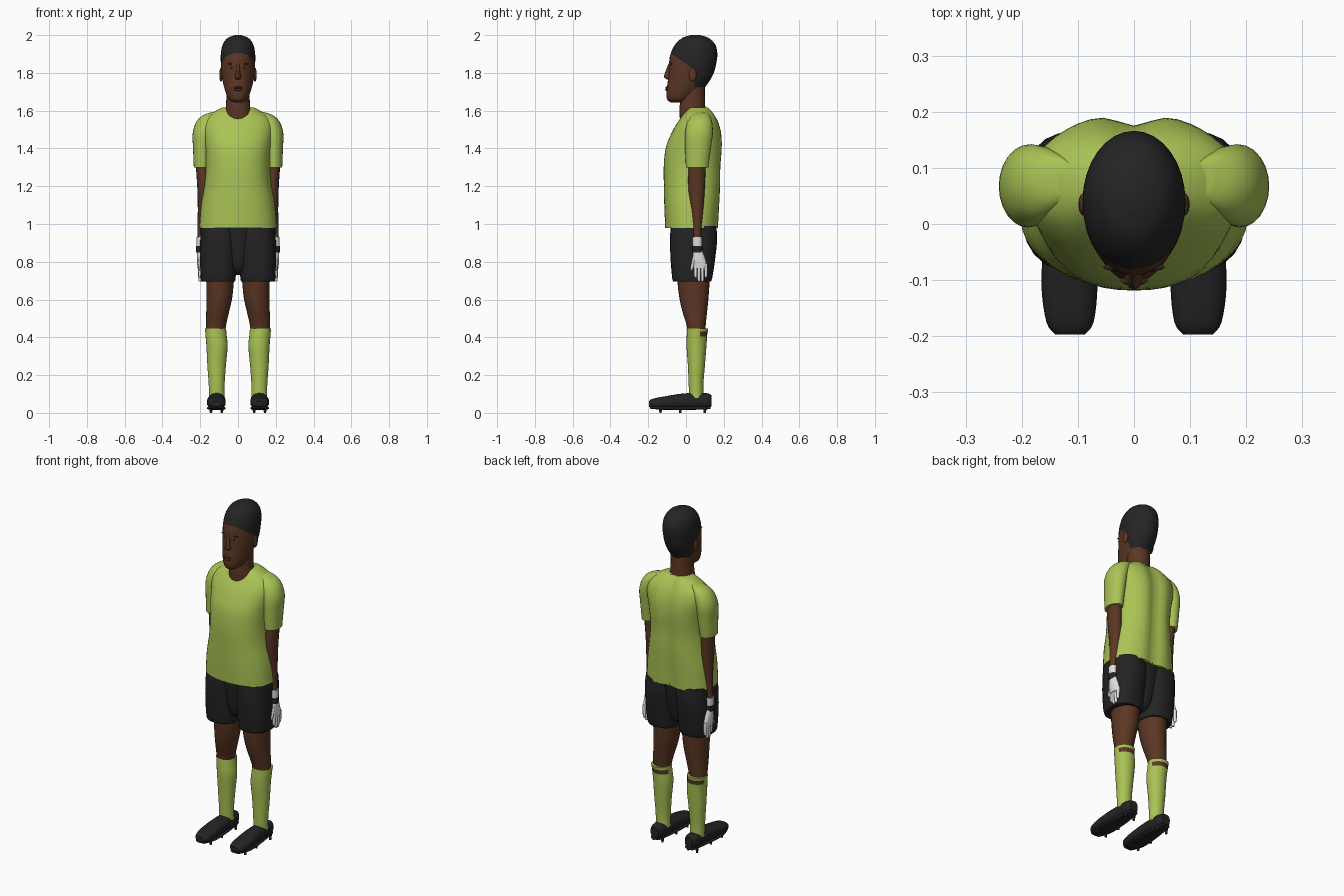
import bpy, bmesh, math
from mathutils import Vector

cube = bpy.data.objects.get("Cube")
if cube:
    bpy.data.objects.remove(cube, do_unlink=True)


def material(name, r, g, b):
    m = bpy.data.materials.new(name)
    m.use_nodes = True
    m.diffuse_color = (r, g, b, 1)
    node = next(n for n in m.node_tree.nodes if n.type == 'BSDF_PRINCIPLED')
    node.inputs["Base Color"].default_value = (r, g, b, 1)
    node.inputs["Roughness"].default_value = 0.8
    return m


SKIN = material("brown skin", 0.105, 0.037, 0.017)
LIP = material("dark lips", 0.075, 0.024, 0.015)
LIME = material("lime cloth", 0.40, 0.55, 0.09)
BLACK = material("black cloth", 0.017, 0.017, 0.018)
HAIR = material("black hair", 0.018, 0.018, 0.019)
WHITE = material("white glove", 0.75, 0.75, 0.75)


def finish(name, bm, mats):
    bmesh.ops.recalc_face_normals(bm, faces=bm.faces[:])
    mesh = bpy.data.meshes.new(name)
    bm.to_mesh(mesh)
    bm.free()
    for m in mats:
        mesh.materials.append(m)
    obj = bpy.data.objects.new(name, mesh)
    bpy.context.collection.objects.link(obj)
    bpy.ops.object.select_all(action='DESELECT')
    obj.select_set(True)
    bpy.context.view_layer.objects.active = obj
    bpy.ops.object.shade_smooth_by_angle(angle=math.radians(45))
    return obj


def spline(rings, steps):
    """Smooth interpolation between cross-sections."""
    out = []
    for i in range(len(rings) - 1):
        a, b = rings[max(i - 1, 0)], rings[i]
        c, d = rings[i + 1], rings[min(i + 2, len(rings) - 1)]
        for k in range(steps):
            t = k / steps
            out.append([0.5 * (2 * q + (r - p) * t + (2 * p - 5 * q + 4 * r - s) * t * t
                               + (3 * q - p - 3 * r + s) * t ** 3)
                        for p, q, r, s in zip(a, b, c, d)])
    return out + [list(rings[-1])]


def loft(name, rings, mats, side=1, sides=24, power=2.0, steps=4, axis='z',
         shape=None, cuts=(), rule=None):
    """Rings are (along, x centre, low, high, half width) along z or y."""
    bm = bmesh.new()
    loops = []
    for along, cx, lo, hi, rx in spline(rings, steps):
        loop = []
        for i in range(sides):
            a = math.tau * i / sides
            c, s = math.cos(a), math.sin(a)
            x = cx + rx * math.copysign(abs(c) ** (2 / power), c)
            v = (lo + hi) / 2 + (hi - lo) / 2 * math.copysign(abs(s) ** (2 / power), s)
            co = Vector((x, v, along) if axis == 'z' else (x, along, v))
            if shape:
                shape(co, s)
            co.x *= side
            loop.append(bm.verts.new(co))
        loops.append(loop)
    for low, high in zip(loops, loops[1:]):
        for i in range(sides):
            j = (i + 1) % sides
            bm.faces.new((low[i], low[j], high[j], high[i]))
    bm.faces.new(loops[0])
    bm.faces.new(loops[-1])
    # Cut along colour borders, then colour by rule
    for point, normal in cuts:
        bmesh.ops.bisect_plane(bm, geom=bm.verts[:] + bm.edges[:] + bm.faces[:],
                               plane_co=point, plane_no=normal)
    if rule:
        for f in bm.faces:
            f.material_index = rule(f.calc_center_median())
    return finish(name, bm, mats)


def blob(name, centre, size, mat, detail=12):
    bm = bmesh.new()
    bmesh.ops.create_uvsphere(bm, u_segments=detail * 2, v_segments=detail, radius=1)
    for v in bm.verts:
        v.co = Vector(centre) + Vector([p * q for p, q in zip(v.co, size)])
    return finish(name, bm, [mat])


# Head with the hair region cut in
def is_hair(p):
    above_temple = p.z > 1.905 - 0.72 * (p.y + 0.08)
    return int(above_temple or (p.y > 0.045 and p.z > 1.725))


loft("head", [(1.643, 0, -.08, -.01, .022), (1.66, 0, -.10, .03, .048),
              (1.70, 0, -.104, .08, .066), (1.75, 0, -.097, .12, .08),
              (1.80, 0, -.092, .147, .088), (1.85, 0, -.09, .16, .091),
              (1.90, 0, -.082, .166, .091), (1.95, 0, -.058, .155, .081),
              (1.985, 0, -.02, .12, .055), (2.0, 0, .025, .075, .015)],
     [SKIN, HAIR], sides=32,
     cuts=[((0, -.08, 1.905), (0, .72, 1)), ((0, .045, 1.8), (0, 1, 0)),
           ((0, 0, 1.725), (0, 0, 1))], rule=is_hair)
loft("neck", [(1.53, 0, -.03, .12, .085), (1.60, 0, -.035, .105, .068),
              (1.66, 0, -.03, .10, .062), (1.76, 0, -.02, .10, .062)], [SKIN])
loft("nose", [(1.765, 0, -.10, -.08, .010), (1.775, 0, -.114, -.07, .017),
              (1.79, 0, -.115, -.07, .013), (1.85, 0, -.092, -.07, .008)], [SKIN], sides=12)
blob("upper_lip", (0, -.1, 1.722), (.024, .01, .006), LIP)
blob("lower_lip", (0, -.1, 1.711), (.021, .01, .007), LIP)

# Shirt body with a groove along the spine
def spine(co, s):
    if s > 0:
        co.y -= 0.022 * s * math.exp(-(co.x / .04) ** 2)


loft("shirt_body", [(.98, 0, -.11, .175, .205), (1.1, 0, -.115, .182, .195),
                    (1.2, 0, -.117, .188, .178), (1.3, 0, -.118, .19, .17),
                    (1.4, 0, -.108, .197, .175), (1.47, 0, -.082, .194, .185),
                    (1.52, 0, -.056, .183, .188), (1.56, 0, -.03, .167, .172),
                    (1.595, 0, -.006, .145, .125), (1.617, 0, .012, .125, .085)],
     [LIME], sides=48, power=2.3, shape=spine)
loft("shorts_middle", [(.73, 0, .0, .08, .03), (.78, 0, -.05, .12, .07),
                       (.99, 0, -.08, .155, .15)], [BLACK])


def sock_color(p):
    return int(p.y > .075 and .405 < p.z < .43)


# Everything that comes in pairs
for side, label in ((1, "left"), (-1, "right")):
    blob(label + "_ear", (side * .09, .035, 1.79), (.009, .02, .036), SKIN)
    blob(label + "_eye", (side * .034, -.077, 1.828), (.013, .006, .0045), WHITE, 8)
    blob(label + "_pupil", (side * .034, -.081, 1.828), (.0065, .004, .005), HAIR, 8)
    blob(label + "_brow", (side * .036, -.077, 1.848), (.019, .006, .0035), HAIR, 8)

    loft(label + "_sleeve", [(1.30, .192, -.0, .118, .042), (1.4, .19, -.005, .132, .048),
                             (1.48, .186, -.005, .142, .054), (1.54, .168, .008, .138, .053),
                             (1.575, .145, .03, .125, .042), (1.592, .12, .05, .11, .02)],
         [LIME], side)
    loft(label + "_arm", [(.90, .2, .042, .08, .017), (.96, .197, .04, .08, .018),
                          (1.08, .184, .026, .092, .029), (1.2, .183, .012, .1, .033),
                          (1.34, .19, .015, .105, .036)], [SKIN], side, sides=16)

    # Glove: cuff, strap, palm, fingers and thumb
    loft(label + "_glove_cuff", [(.875, .2, .036, .085, .02), (.93, .199, .034, .086, .022)],
         [WHITE], side, sides=16, steps=1)
    loft(label + "_glove_strap", [(.85, .2, .034, .086, .022), (.883, .2, .032, .088, .023)],
         [BLACK], side, sides=16, steps=1)
    loft(label + "_palm", [(.765, .2, .042, .112, .013), (.80, .2, .036, .108, .017),
                           (.86, .2, .038, .086, .018)], [WHITE], side, sides=16)
    for i in range(4):
        y = .042 + i * .018
        tip = .715 - .02 * (i in (1, 2))
        loft(f"{label}_finger_{i + 1}", [(tip, .2, y + .006, y + .013, .004),
                                         (tip + .012, .201, y + .001, y + .017, .009),
                                         (.79, .2, y, y + .018, .011)],
             [WHITE], side, sides=10)
    loft(label + "_thumb", [(.755, .198, .026, .034, .005), (.77, .198, .024, .040, .010),
                            (.83, .2, .036, .056, .012)], [WHITE], side, sides=10)

    # Shorts leg, bare leg and sock
    loft(label + "_shorts_leg", [(.695, .105, -.068, .132, .088), (.72, .105, -.074, .14, .093),
                                 (.82, .105, -.082, .155, .097), (.92, .101, -.085, .165, .099),
                                 (.99, .099, -.08, .16, .098)],
         [BLACK], side, power=2.5)
    loft(label + "_leg", [(.40, .117, .01, .1, .048), (.46, .117, .004, .104, .053),
                          (.54, .107, -.02, .112, .061), (.62, .098, -.037, .12, .069),
                          (.74, .094, -.05, .128, .075)], [SKIN], side)
    loft(label + "_sock", [(.08, .112, .018, .092, .042), (.15, .113, .014, .092, .042),
                           (.25, .113, .01, .1, .049), (.35, .111, .003, .108, .056),
                           (.41, .116, .004, .112, .056), (.447, .119, .006, .118, .056)],
         [LIME, SKIN], side, rule=sock_color,
         cuts=[((0, 0, .405), (0, 0, 1)), ((0, 0, .43), (0, 0, 1)), ((0, .075, 0), (0, 1, 0))])

    # Boot: upper, sole and studs
    loft(label + "_boot", [(-.197, .114, .034, .062, .026), (-.175, .114, .024, .075, .042),
                           (-.11, .115, .022, .088, .05), (-.03, .114, .022, .101, .047),
                           (.05, .113, .022, .106, .042), (.11, .113, .024, .104, .039),
                           (.135, .113, .034, .095, .026)],
         [BLACK], side, power=2.4, axis='y')
    loft(label + "_sole", [(-.19, .114, .022, .04, .03), (-.11, .115, .016, .034, .049),
                           (.03, .113, .016, .034, .04), (.13, .113, .02, .04, .028)],
         [BLACK], side, power=3, axis='y')
    for i, y in enumerate((-.135, -.03, .1)):
        for j, x in enumerate((.085, .143)):
            loft(f"{label}_stud_{i}_{j}", [(0, x, y - .006, y + .006, .006),
                                           (.03, x, y - .009, y + .009, .009)],
                 [BLACK], side, sides=8, steps=1)
